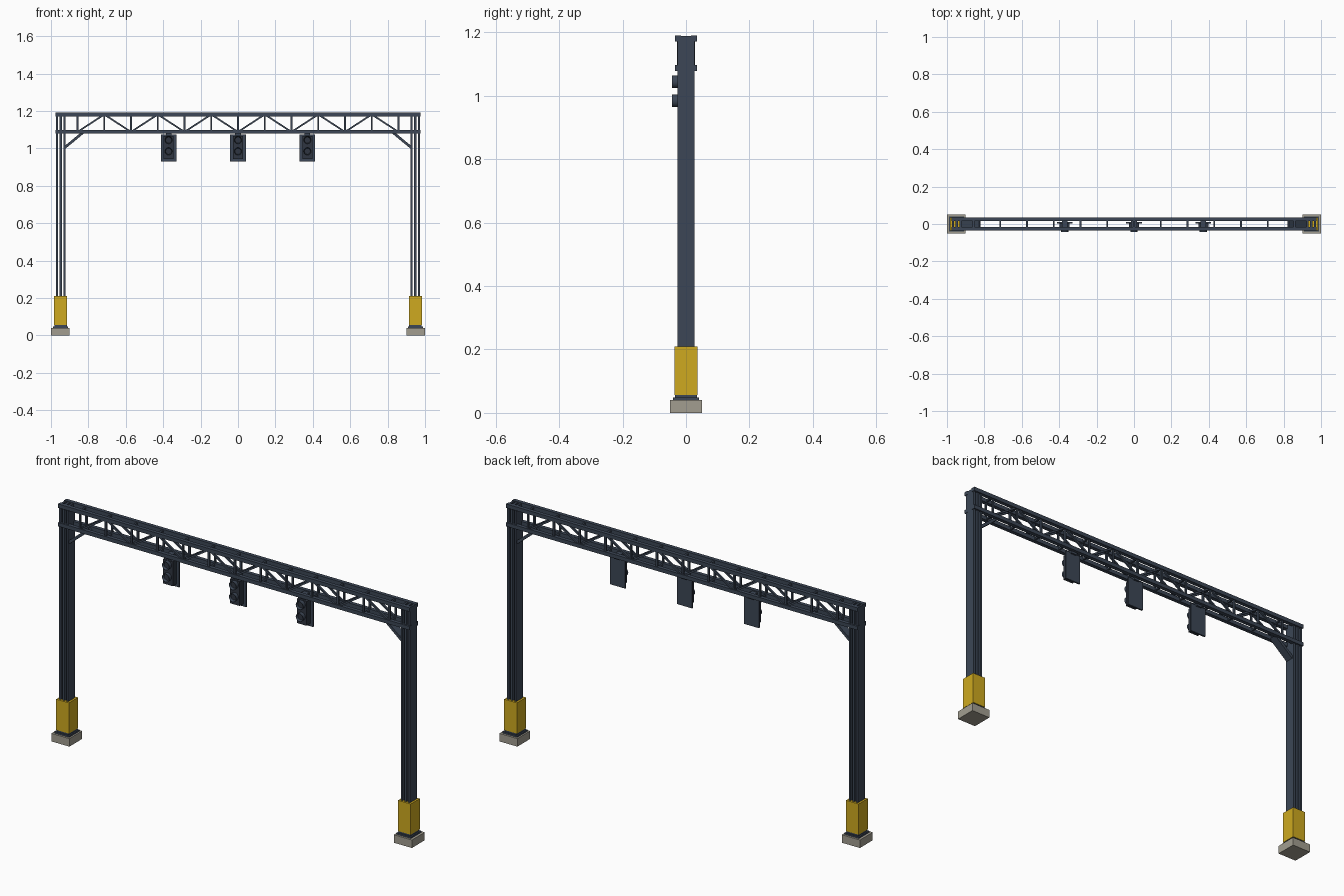
import bpy
import bmesh
from math import radians
from mathutils import Matrix, Vector

default = bpy.data.objects.get("Cube")
if default:
    bpy.data.objects.remove(default)


def material(name, rgb):
    m = bpy.data.materials.new(name)
    m.use_nodes = True
    m.diffuse_color = (*rgb, 1)
    m.node_tree.nodes["Principled BSDF"].inputs["Base Color"].default_value = (*rgb, 1)
    return m


STEEL = material("slate steel", (0.045, 0.062, 0.092))
DARK = material("dark housing", (0.028, 0.036, 0.052))
YELLOW = material("safety yellow", (0.62, 0.40, 0.014))
CONCRETE = material("concrete", (0.36, 0.34, 0.28))


def finish(bm, name, mat):
    mesh = bpy.data.meshes.new(name)
    bmesh.ops.recalc_face_normals(bm, faces=bm.faces)
    bm.to_mesh(mesh)
    bm.free()
    obj = bpy.data.objects.new(name, mesh)
    mesh.materials.append(mat)
    bpy.context.collection.objects.link(obj)
    return obj


def add_box(bm, center, size):
    bmesh.ops.create_cube(bm, matrix=Matrix.Translation(center) @ Matrix.Diagonal((*size, 1)))


def add_bar(bm, a, b, width, depth):
    """Bar from a to b in an xz plane: depth runs along y."""
    a, b = Vector(a), Vector(b)
    d = b - a
    rot = d.to_track_quat("X", "Y").to_matrix().to_4x4()
    rot = Matrix((d.normalized(), Vector((0, 1, 0)), d.normalized().cross(Vector((0, 1, 0))))).transposed().to_4x4()
    size = Matrix.Diagonal((d.length, depth, width, 1))
    bmesh.ops.create_cube(bm, matrix=Matrix.Translation((a + b) / 2) @ rot @ size)


def box(name, center, size, mat):
    bm = bmesh.new()
    add_box(bm, center, size)
    return finish(bm, name, mat)


POST_X = 0.948
TOP, LOW = 1.181, 1.088
CHORD_Y, CHORD = 0.0245, 0.019
PANEL = 0.143

# Posts with footings, guards and knee braces
for side, s in (("left", 1), ("right", -1)):
    x = s * POST_X
    box(side + "_footing", (s * 0.95, 0, 0.02), (0.1, 0.102, 0.04), CONCRETE)
    box(side + "_base_plate", (x, 0, 0.044), (0.08, 0.082, 0.008), STEEL)
    box(side + "_base_collar", (x, 0, 0.052), (0.066, 0.068, 0.01), STEEL)
    box(side + "_guard", (x, 0, 0.133), (0.07, 0.072, 0.154), YELLOW)
    bm = bmesh.new()
    for dx, w in ((-0.02, 0.01), (0, 0.012), (0.02, 0.01)):
        add_box(bm, (x + dx, 0, 0.62), (w, 0.055, 1.136))
    finish(bm, side + "_post", STEEL)
    bm = bmesh.new()
    add_bar(bm, (s * 0.925, 0, 1.005), (s * 0.825, 0, 1.088), 0.014, 0.04)
    finish(bm, side + "_knee_brace", STEEL)

# Four long chords
bm = bmesh.new()
for y in (-CHORD_Y, CHORD_Y):
    for z in (TOP, LOW):
        add_box(bm, (0, y, z), (1.95, CHORD, CHORD))
finish(bm, "truss_chords", STEEL)

# Uprights and diagonals on both faces
uprights, diagonals, ties = bmesh.new(), bmesh.new(), bmesh.new()
for y in (-CHORD_Y, CHORD_Y):
    for i in range(-6, 7):
        add_box(uprights, (i * PANEL, y, (TOP + LOW) / 2), (0.009, 0.009, TOP - LOW))
    for i in range(-6, 6):
        za, zb = (LOW, TOP) if i % 2 == 0 else (TOP, LOW)
        add_bar(diagonals, (i * PANEL, y, za), ((i + 1) * PANEL, y, zb), 0.009, 0.009)
# Cross ties between the faces
for i in range(-6, 7):
    for z in (TOP, LOW):
        add_box(ties, (i * PANEL, 0, z), (0.009, 2 * CHORD_Y, 0.009))
finish(uprights, "truss_uprights", STEEL)
finish(diagonals, "truss_diagonals", STEEL)
finish(ties, "truss_cross_ties", STEEL)


def signal(name, x):
    box(name + "_backplate", (x, 0.008, 1.002), (0.084, 0.008, 0.144), STEEL)
    box(name + "_housing", (x, -0.01, 1.004), (0.054, 0.03, 0.122), DARK)
    box(name + "_hanger", (x, 0, 1.08), (0.03, 0.04, 0.024), STEEL)
    for label, z in (("upper", 1.044), ("lower", 0.984)):
        # Open visor with a recessed lens disc
        bm = bmesh.new()
        bmesh.ops.create_cone(bm, cap_ends=True, segments=20, radius1=0.02, radius2=0.02, depth=0.02,
                              matrix=Matrix.Translation((x, -0.034, z)) @ Matrix.Rotation(radians(90), 4, "X"))
        front = min(bm.faces, key=lambda f: f.calc_center_median().y)
        bmesh.ops.inset_region(bm, faces=[front], thickness=0.004)
        bmesh.ops.translate(bm, verts=front.verts, vec=(0, 0.012, 0))
        obj = finish(bm, f"{name}_{label}_visor", STEEL)
        obj.data.materials.append(DARK)
        for f in obj.data.polygons:
            if len(f.vertices) > 4 and f.center.y < -0.03:
                f.material_index = 1
        bpy.ops.object.select_all(action="DESELECT")
        obj.select_set(True)
        bpy.context.view_layer.objects.active = obj
        bpy.ops.object.shade_smooth_by_angle()


# Three hanging signals
for name, x in (("right_signal", -0.371), ("middle_signal", 0), ("left_signal", 0.371)):
    signal(name, x)
